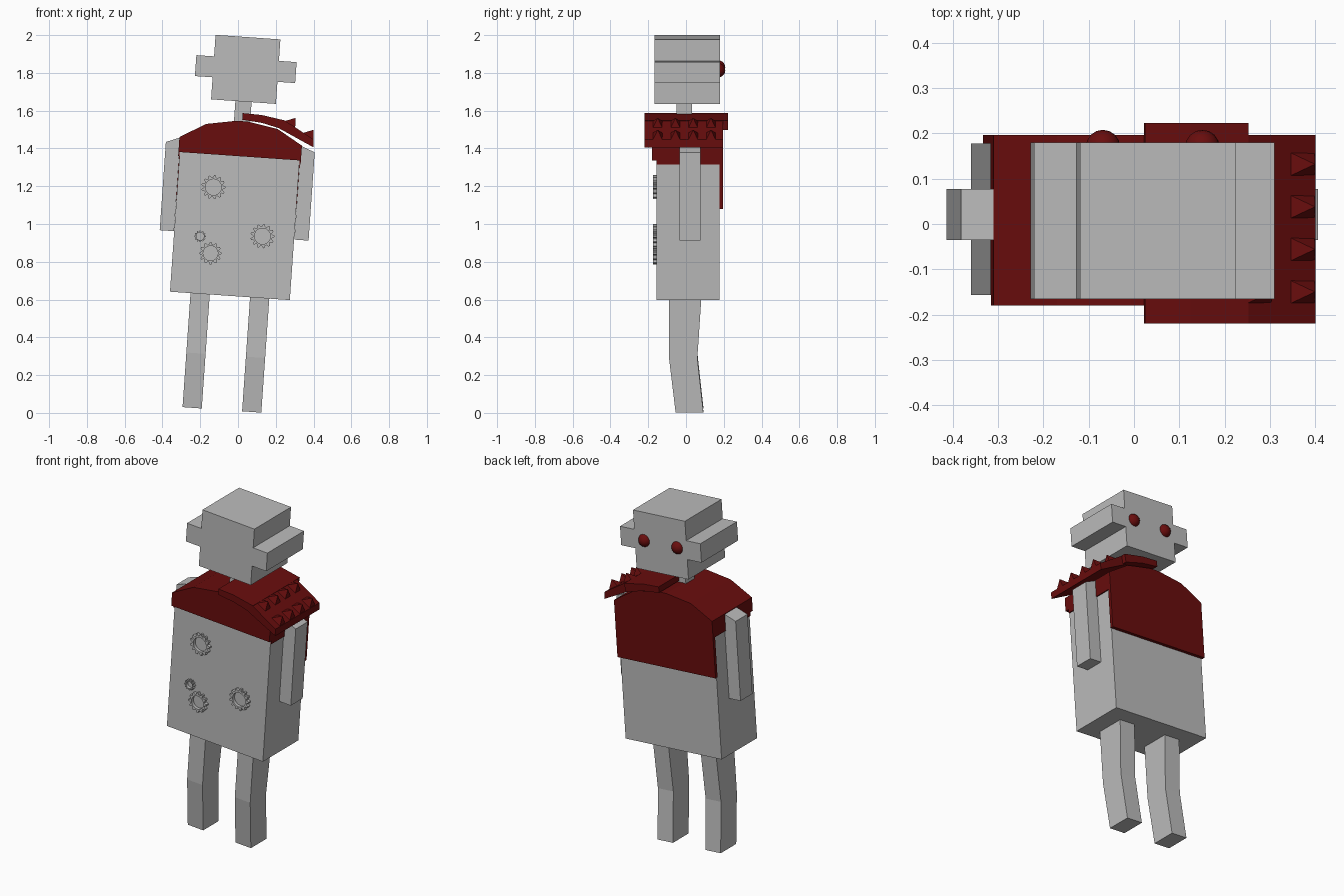
import bpy, bmesh, math
from mathutils import Matrix, Vector

if "Cube" in bpy.data.objects:
    bpy.data.objects.remove(bpy.data.objects["Cube"])

# The whole figure leans 4 degrees sideways
LEAN = Matrix.Rotation(math.radians(4), 4, 'Y') @ Matrix.Translation((-0.086, 0, 0))


def material(name, rgb):
    m = bpy.data.materials.new(name)
    m.diffuse_color = (*rgb, 1)
    m.use_nodes = True
    m.node_tree.nodes["Principled BSDF"].inputs["Base Color"].default_value = m.diffuse_color
    return m


GREY = material("plain_grey", (0.5, 0.5, 0.5))
RED = material("dark_red", (0.14, 0.004, 0.004))


def finish(name, bm, mat):
    bmesh.ops.recalc_face_normals(bm, faces=bm.faces)
    bm.transform(LEAN)
    me = bpy.data.meshes.new(name)
    bm.to_mesh(me)
    bm.free()
    me.materials.append(mat)
    ob = bpy.data.objects.new(name, me)
    bpy.context.collection.objects.link(ob)
    return ob


def prism(name, pts, lo, hi, mat, axis='Y'):
    """Extrude a closed profile: (x, z) along Y, or (y, z) along X."""
    bm = bmesh.new()
    place = (lambda a, b, d: (a, d, b)) if axis == 'Y' else (lambda a, b, d: (d, a, b))
    ends = [[bm.verts.new(place(a, b, d)) for a, b in pts] for d in (lo, hi)]
    bm.faces.new(ends[0])
    bm.faces.new(ends[1])
    for i in range(len(pts)):
        j = (i + 1) % len(pts)
        bm.faces.new((ends[0][i], ends[0][j], ends[1][j], ends[1][i]))
    return finish(name, bm, mat)


def box(name, x0, x1, y0, y1, z0, z1, mat):
    return prism(name, [(x0, z0), (x1, z0), (x1, z1), (x0, z1)], y0, y1, mat)


def mirrored(half):
    """Complete a left-right symmetric (x, z) profile."""
    return half + [(-x, z) for x, z in reversed(half)]


def gear(name, x, z, r, teeth):
    """Flat toothed ring on the front of the body."""
    bm = bmesh.new()
    n = teeth * 4
    rings = []
    for inner, y in ((False, -0.176), (False, -0.155), (True, -0.155), (True, -0.176)):
        ring = []
        for i in range(n):
            a = 2 * math.pi * i / n
            rad = 0.66 * r if inner else (r if i % 4 < 2 else 0.8 * r)
            ring.append(bm.verts.new((x + rad * math.cos(a), y, z + rad * math.sin(a))))
        rings.append(ring)
    for k in range(4):
        p, q = rings[k], rings[(k + 1) % 4]
        for i in range(n):
            j = (i + 1) % n
            bm.faces.new((p[i], p[j], q[j], q[i]))
    finish(name, bm, GREY)


# Body and neck
box("torso", -0.318, 0.318, -0.157, 0.178, 0.615, 1.42, GREY)
box("neck", -0.043, 0.043, -0.05, 0.032, 1.50, 1.66, GREY)

# Head with side blocks, one cross-shaped profile
prism("head", mirrored([(0.172, 1.646), (0.172, 1.763), (0.266, 1.763),
                        (0.266, 1.874), (0.172, 1.874), (0.172, 1.988)]),
      -0.166, 0.18, GREY)

# Eyes on the back of the head block
for side in (-1, 1):
    bm = bmesh.new()
    bmesh.ops.create_uvsphere(bm, u_segments=16, v_segments=10, radius=0.038,
                              matrix=Matrix.Translation((side * 0.11, 0.17, 1.82)))
    for f in bm.faces:
        f.smooth = True
    finish("eye", bm, RED)

# Arms with sloping shoulders, and bent legs
for side in (-1, 1):
    prism("arm", [(side * x, z) for x, z in
                  [(0.319, 0.936), (0.395, 0.936), (0.395, 1.404), (0.319, 1.434)]],
          -0.035, 0.077, GREY)
    prism("leg", [(-0.09, 0.63), (-0.09, 0.30), (-0.055, 0.01),
                  (0.092, 0.01), (0.06, 0.30), (0.082, 0.63)],
          side * 0.158 - 0.051, side * 0.158 + 0.051, GREY, 'X')

# Gears on the front
for x, z, r, t in [(-0.127, 1.183, 0.064, 13), (-0.179, 0.919, 0.031, 12),
                   (-0.118, 0.833, 0.059, 12), (0.15, 0.942, 0.064, 13)]:
    gear("gear", x, z, r, t)

# Cape: arched roof with short sides, front flap and longer back flap
arch = [(0.325, 1.435), (0.19, 1.514), (0.03, 1.542)]
roof_half = [(0.325, 1.335)] + arch
outer = mirrored(roof_half)
inner = [(x * 0.98, z - (0.015 if z > 1.4 else 0)) for x, z in reversed(outer)]
prism("cape_roof", outer + inner, -0.157, 0.178, RED)
prism("cape_front", mirrored([(0.325, 1.356)] + arch), -0.18, -0.157, RED)
prism("cape_back", mirrored([(0.325, 1.10)] + arch), 0.178, 0.197, RED)

# Shoulder guard: thick inner plate and outer sloping plate
prism("shoulder_plate_inner", [(0, 1.585), (0.10, 1.582), (0.23, 1.561),
                               (0.225, 1.512), (0.108, 1.54), (0, 1.55)],
      -0.22, 0.223, RED)
prism("shoulder_plate_outer", [(0.2, 1.517), (0.228, 1.56), (0.385, 1.471), (0.387, 1.43)],
      -0.22, 0.197, RED)

# Two rows of spikes on the outer plate
for x, z in ((0.228, 1.559), (0.328, 1.503)):
    for k in range(4):
        y = -0.15 + k * 0.094
        bm = bmesh.new()
        base = [bm.verts.new(p) for p in ((x, y - 0.025, z), (x, y + 0.025, z),
                                          (x + 0.055, y + 0.025, z - 0.033),
                                          (x + 0.055, y - 0.025, z - 0.033))]
        tip = bm.verts.new((x + 0.052, y, z + 0.02))
        bm.faces.new(base)
        for i in range(4):
            bm.faces.new((base[i], base[(i + 1) % 4], tip))
        finish("shoulder_spike", bm, RED)
